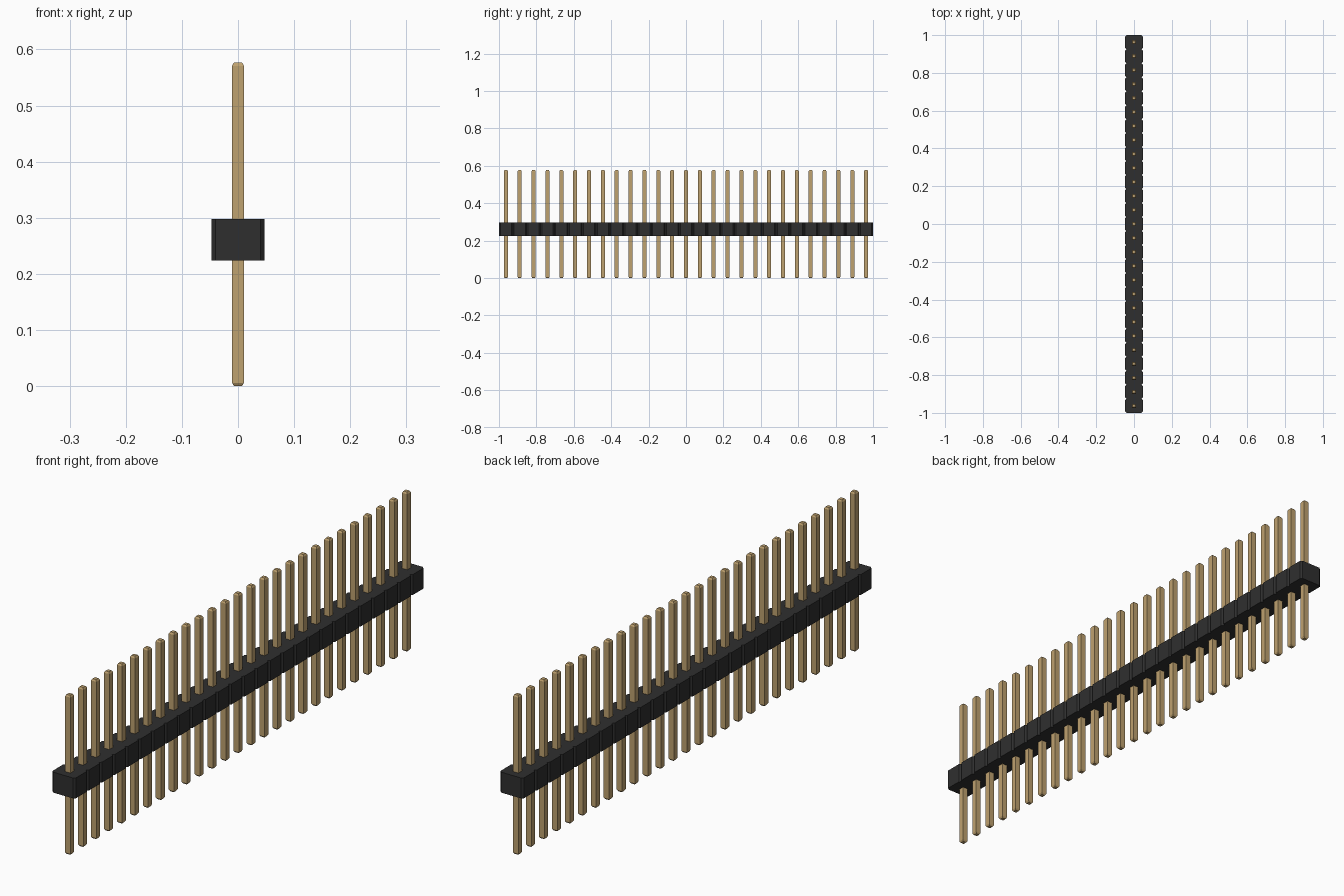
import bpy
import bmesh

cube = bpy.data.objects.get("Cube")
if cube:
    bpy.data.objects.remove(cube, do_unlink=True)

COUNT = 27
PITCH = 2 / COUNT


def material(name, color):
    mat = bpy.data.materials.new(name)
    mat.use_nodes = True
    mat.diffuse_color = color
    mat.node_tree.nodes["Principled BSDF"].inputs["Base Color"].default_value = color
    return mat


def loft(bm, rings):
    """Join matching rings of points and cap both ends."""
    loops = [[bm.verts.new(p) for p in ring] for ring in rings]
    n = len(loops[0])
    for low, high in zip(loops, loops[1:]):
        for i in range(n):
            j = (i + 1) % n
            bm.faces.new((low[i], low[j], high[j], high[i]))
    bm.faces.new(loops[0][::-1])
    bm.faces.new(loops[-1])


def chamfered(hx, hy, cut, y, z):
    """Rectangle with four cut corners, counter-clockwise."""
    pts = [(hx, cut - hy), (hx, hy - cut), (hx - cut, hy), (cut - hx, hy),
           (-hx, hy - cut), (-hx, cut - hy), (cut - hx, -hy), (hx - cut, -hy)]
    return [(px, y + py, z) for px, py in pts]


def square(h, y, z):
    return [(h, y - h, z), (h, y + h, z), (-h, y + h, z), (-h, y - h, z)]


def finish(bm, name, mat):
    mesh = bpy.data.meshes.new(name)
    bm.to_mesh(mesh)
    bm.free()
    mesh.materials.append(mat)
    bpy.context.collection.objects.link(bpy.data.objects.new(name, mesh))


black = material("black plastic", (0.028, 0.028, 0.028, 1))
gold = material("gold metal", (0.52, 0.36, 0.16, 1))
centres = [(i - (COUNT - 1) / 2) * PITCH for i in range(COUNT)]

# Insulating strip: one outline with a notch between neighbouring segments
HX, CUT = 0.047, 0.007
side = []
for y in centres:
    a, b = y - PITCH / 2, y + PITCH / 2
    if y == centres[0]:
        side.append((HX - CUT, a))
    side += [(HX, a + CUT), (HX, b - CUT), (HX - CUT, b)]
outline = side + [(-x, y) for x, y in reversed(side)]
bm = bmesh.new()
loft(bm, [[(x, y, z) for x, y in outline] for z in (0.224, 0.298)])
finish(bm, "strip_body", black)

# Square pins with tapered tips
for i, y in enumerate(centres):
    bm = bmesh.new()
    loft(bm, [square(h, y, z) for h, z in
              ((0.007, 0), (0.0107, 0.006), (0.0107, 0.571), (0.007, 0.577))])
    finish(bm, f"pin_{i + 1}", gold)
